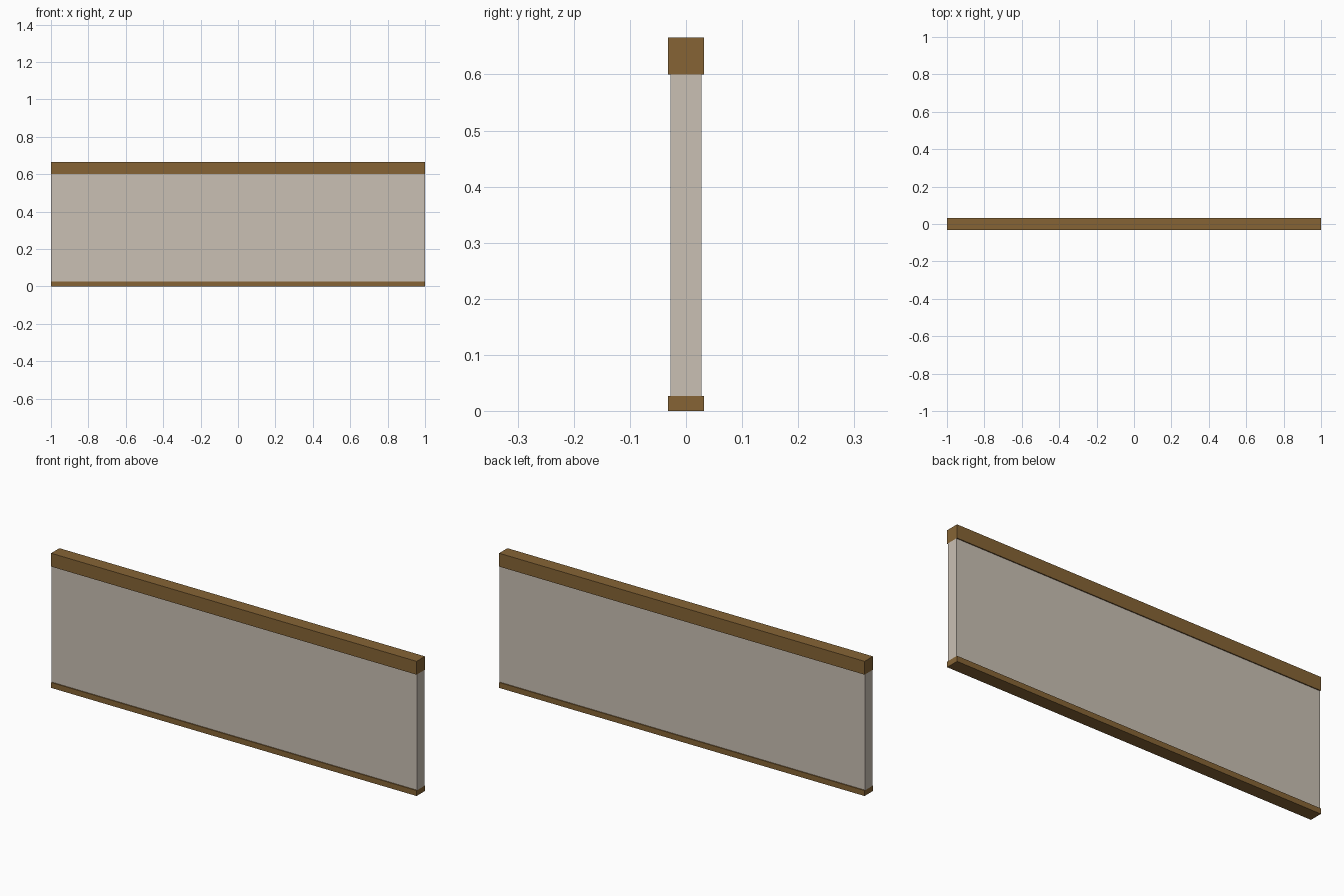
import bpy

if "Cube" in bpy.data.objects:
    bpy.data.objects.remove(bpy.data.objects["Cube"])


def material(name, srgb):
    m = bpy.data.materials.new(name)
    lin = [((c / 255 + 0.055) / 1.055) ** 2.4 for c in srgb]
    m.diffuse_color = (*lin, 1)
    m.use_nodes = True
    m.node_tree.nodes["Principled BSDF"].inputs["Base Color"].default_value = m.diffuse_color
    return m


def box(name, depth, z0, z1, mat):
    bpy.ops.mesh.primitive_cube_add(size=1, location=(0, 0, (z0 + z1) / 2))
    ob = bpy.context.object
    ob.name = name
    ob.scale = (2, depth, z1 - z0)
    bpy.ops.object.transform_apply(location=False, rotation=False, scale=True)
    ob.data.materials.append(mat)
    return ob


wood = material("brown wood", (134, 100, 53))
plaster = material("beige panel", (202, 192, 180))

# Skirting rail, wall panel and top cap
box("bottom_rail", 0.065, 0.0, 0.027, wood)
box("wall_panel", 0.055, 0.027, 0.6, plaster)
box("top_rail", 0.065, 0.6, 0.666, wood)
